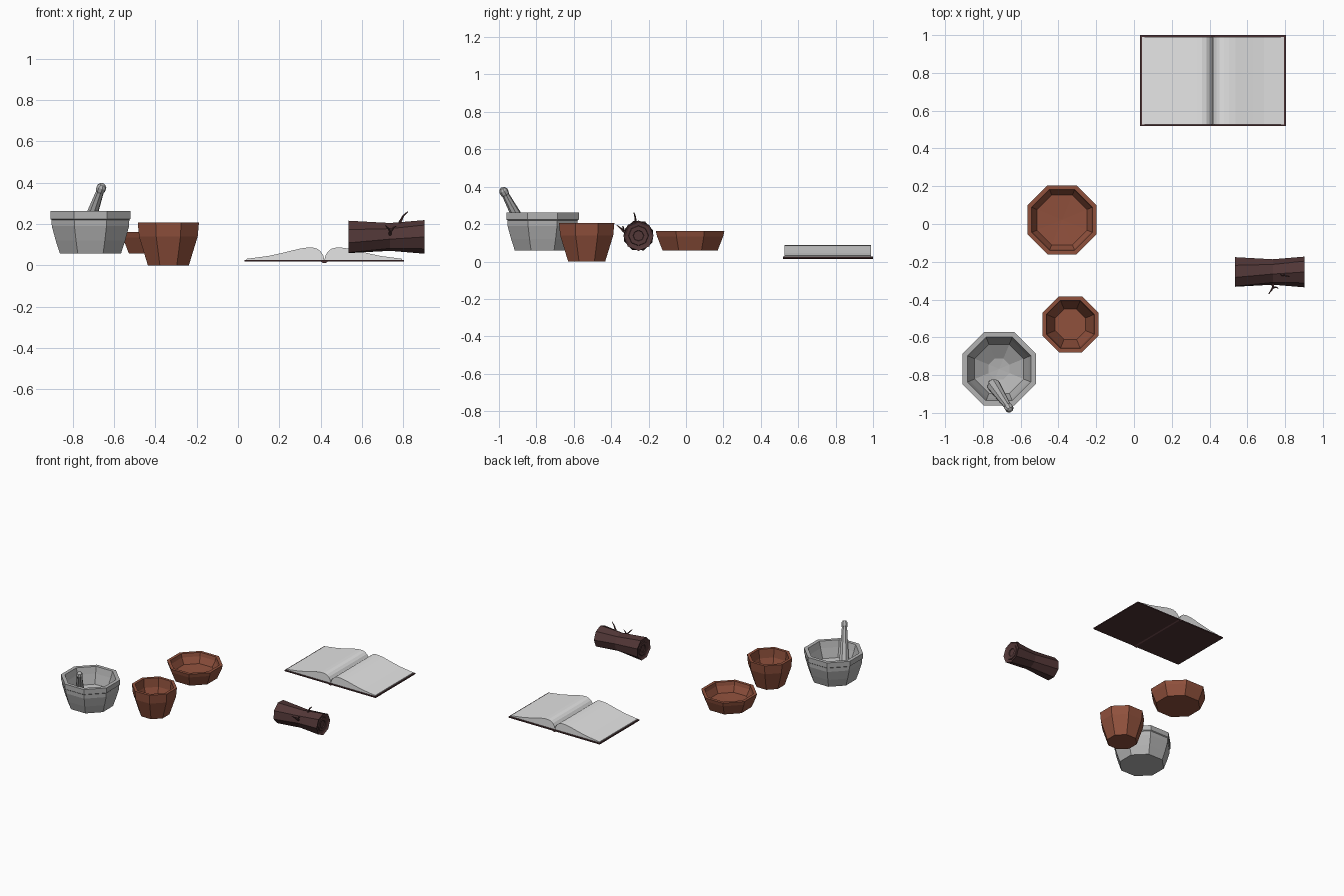
import bpy, bmesh, math
from mathutils import Vector, Matrix

if "Cube" in bpy.data.objects:
    bpy.data.objects.remove(bpy.data.objects["Cube"])


def material(name, rgb):
    m = bpy.data.materials.new(name)
    m.diffuse_color = (*rgb, 1)
    m.use_nodes = True
    m.node_tree.nodes["Principled BSDF"].inputs["Base Color"].default_value = m.diffuse_color
    return m


CLAY = material("clay", (0.28, 0.082, 0.046))
STONE = material("stone", (0.45, 0.45, 0.45))
PAPER = material("paper", (0.78, 0.78, 0.78))
LEATHER = material("leather", (0.075, 0.032, 0.034))
BARK = material("bark", (0.085, 0.038, 0.038))


def finish(bm, name, mat):
    bmesh.ops.recalc_face_normals(bm, faces=bm.faces)
    me = bpy.data.meshes.new(name)
    bm.to_mesh(me)
    bm.free()
    me.materials.append(mat)
    ob = bpy.data.objects.new(name, me)
    bpy.context.collection.objects.link(ob)
    return ob


def lathe(name, profile, mat, place, n=8, twist=None):
    """Closed lathe: profile of (apothem, height) points starting and ending on the axis."""
    bm = bmesh.new()
    k = 1 / math.cos(math.pi / n)
    rings = []
    for j, (r, z) in enumerate(profile):
        if r == 0:
            rings.append([bm.verts.new((0, 0, z))])
            continue
        off = twist[j] if twist else 0
        rings.append([bm.verts.new((r * k * math.cos(a), r * k * math.sin(a), z))
                      for a in (math.pi * (2 * i + 1) / n + off for i in range(n))])
    for a, b in zip(rings, rings[1:]):
        for i in range(n):
            q = [a[i % len(a)], a[(i + 1) % n % len(a)], b[(i + 1) % n % len(b)], b[i % len(b)]]
            bm.faces.new(list(dict.fromkeys(q)))
    bm.transform(place)
    return finish(bm, name, mat)


def extrude_y(name, pts, y0, y1, mat):
    """Extrude an (x, z) outline along y."""
    bm = bmesh.new()
    f = bm.faces.new([bm.verts.new((x, y0, z)) for x, z in pts])
    ext = bmesh.ops.extrude_face_region(bm, geom=[f])
    moved = [v for v in ext["geom"] if isinstance(v, bmesh.types.BMVert)]
    bmesh.ops.translate(bm, verts=moved, vec=(0, y1 - y0, 0))
    return finish(bm, name, mat)


def along(start, end):
    s, e = Vector(start), Vector(end)
    return Matrix.Translation(s) @ (e - s).to_track_quat('Z', 'Y').to_matrix().to_4x4()


# Mortar
lathe("mortar", [(0, .058), (.148, .058), (.168, .12), (.187, .19), (.188, .22), (.194, .225),
                 (.194, .263), (.168, .263), (.155, .215), (.13, .145), (.055, .1), (0, .095)],
      STONE, Matrix.Translation((-.714, -.767, 0)))

# Pestle leaning on the mortar rim
lathe("pestle", [(0, -.02), (.024, -.013), (.034, .01), (.032, .04), (.026, .13), (.019, .24),
                 (.018, .255), (.022, .265), (.022, .285), (.013, .299), (0, .302)],
      STONE, along((-.745, -.85, .14), (-.658, -.98, .385)))

# Clay cup
lathe("cup", [(0, 0), (.099, 0), (.142, .14), (.148, .207), (.127, .207), (.121, .14),
              (.08, .03), (0, .03)],
      CLAY, Matrix.Translation((-.337, -.531, 0)))

# Shallow clay dish
lathe("dish", [(0, .058), (.147, .058), (.177, .135), (.183, .162), (.161, .162), (.155, .135),
               (.132, .09), (0, .083)],
      CLAY, Matrix.Translation((-.381, .022, 0)))

# Open book: cover, spine and two mirrored page blocks
MID = .418
extrude_y("book_cover", [(.032, .018), (.402, .018), (.41, .013), (.426, .013), (.434, .018),
                         (.804, .018), (.804, .026), (.032, .026)], .518, 1.0, LEATHER)
PAGE = [(.376, .026), (.376, .032), (.33, .038), (.27, .046), (.215, .058), (.165, .07),
        (.12, .081), (.085, .086), (.058, .087), (.035, .081), (.018, .068), (.006, .05), (0, .026)]
for side, sign in (("left", -1), ("right", 1)):
    extrude_y(side + "_pages", [(MID + sign * x, z) for x, z in PAGE], .527, .989, PAPER)

# Log: waisted, twisted, with ringed ends
L = .367
RINGS = [(0, .01), (.025, .01), (.027, .004), (.048, .004), (.05, .01), (.066, .008), (.077, 0),
         (.063, .2), (.075, L), (.064, L - .008), (.05, L - .01), (.048, L - .004),
         (.027, L - .004), (.025, L - .01), (0, L - .01)]
lathe("log", RINGS, BARK,
      Matrix.Translation((.535, -.254, .138)) @ Matrix(((0, 0, 1, 0), (1, 0, 0, 0),
                                                        (0, 1, 0, 0), (0, 0, 0, 1))),
      twist=[math.radians(22.5 + 20 * (1 - z / L)) for r, z in RINGS])


# Twigs: thin tapering tubes
def twig(name, pts, r0):
    for i, (a, b) in enumerate(zip(pts, pts[1:])):
        n = len(pts) - 1
        ra, rb = r0 * (1 - .7 * i / n), r0 * (1 - .7 * (i + 1) / n)
        d = (Vector(b) - Vector(a)).length
        lathe(f"{name}_{i + 1}", [(0, 0), (ra, 0), (rb, d), (0, d)], BARK, along(a, b), n=5)


twig("front_twig", [(.735, -.305, .145), (.737, -.335, .163), (.728, -.35, .178), (.714, -.369, .193)], .007)
twig("front_twig_fork", [(.737, -.335, .163), (.752, -.335, .183), (.765, -.34, .19)], .005)
twig("top_twig", [(.775, -.262, .19), (.787, -.27, .215), (.8, -.272, .24), (.822, -.278, .26)], .007)
